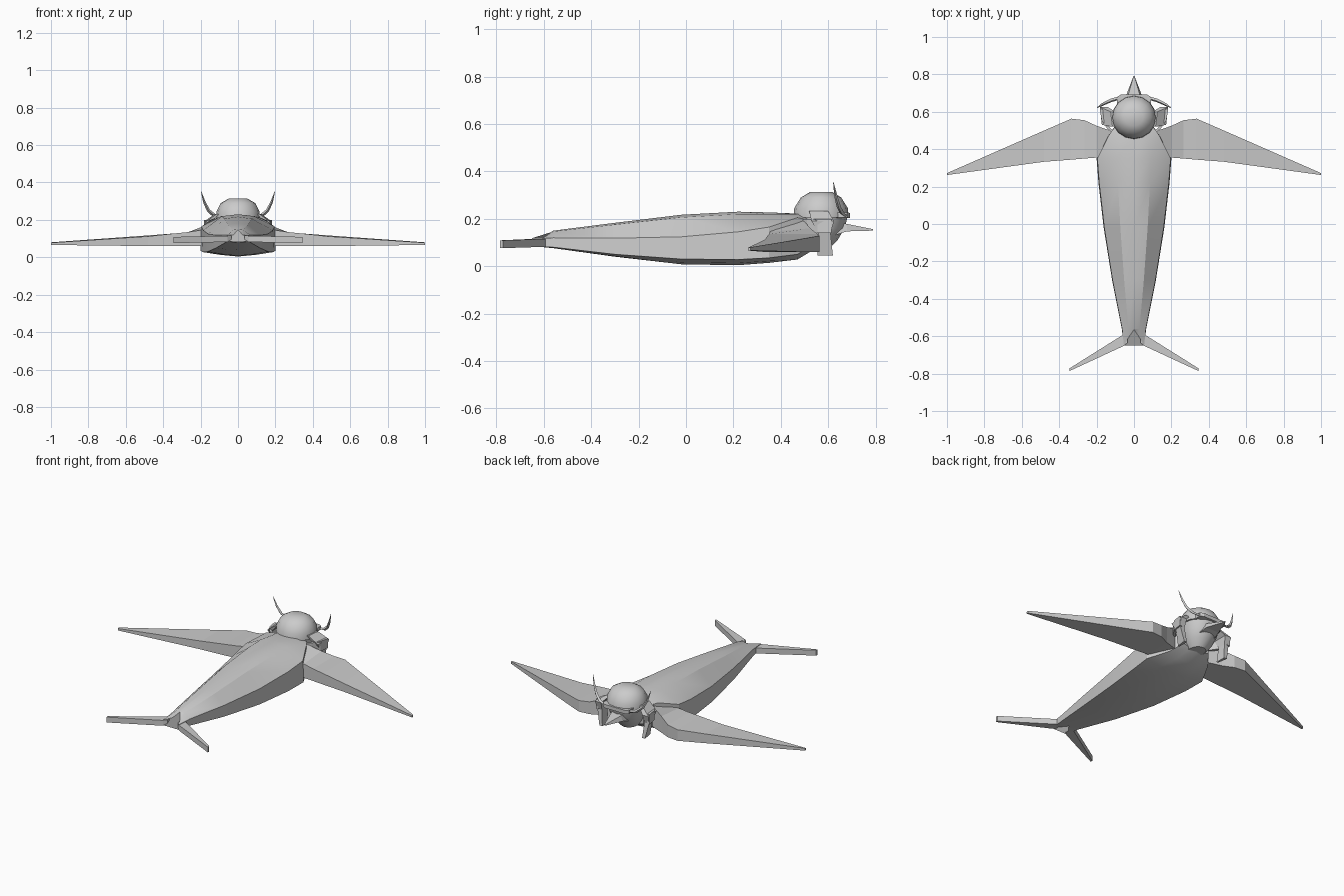
import bpy, bmesh
from mathutils import Vector


def make(name, verts, faces, smooth=None, mirror=False):
    me = bpy.data.meshes.new(name)
    bm = bmesh.new()
    vs = [bm.verts.new(v) for v in verts]
    for f in faces:
        bm.faces.new([vs[i] for i in f])
    bmesh.ops.remove_doubles(bm, verts=bm.verts[:], dist=1e-5)
    bmesh.ops.recalc_face_normals(bm, faces=bm.faces[:])
    bm.to_mesh(me)
    bm.free()
    ob = bpy.data.objects.new(name, me)
    bpy.context.collection.objects.link(ob)
    if mirror:
        ob.modifiers.new("mirror", 'MIRROR').use_mirror_merge = False
    if smooth:
        bpy.ops.object.select_all(action='DESELECT')
        ob.select_set(True)
        bpy.context.view_layer.objects.active = ob
        bpy.ops.object.shade_smooth_by_angle(angle=smooth)
    return ob


def loft(name, rings, smooth=None, mirror=False, closed=True):
    n = len(rings[0])
    verts = [p for r in rings for p in r]
    faces = []
    for k in range(len(rings) - 1):
        for i in range(n):
            j = (i + 1) % n
            faces.append((k*n + i, k*n + j, (k+1)*n + j, (k+1)*n + i))
    if closed:
        faces += [tuple(range(n)), tuple(range((len(rings)-1)*n, len(rings)*n))]
    return make(name, verts, faces, smooth, mirror)


# Body: y, half width, top, shoulder edge, lower edge, belly
body = [(-0.65, 0.055, 0.12, 0.118, 0.085, 0.08), (-0.56, 0.065, 0.15, 0.12, 0.08, 0.078),
        (-0.30, 0.117, 0.183, 0.118, 0.05, 0.04), (-0.02, 0.162, 0.217, 0.124, 0.03, 0.008),
        (0.22, 0.19, 0.23, 0.145, 0.028, 0.004), (0.35, 0.2, 0.227, 0.165, 0.035, 0.014),
        (0.47, 0.14, 0.222, 0.205, 0.05, 0.028), (0.54, 0.09, 0.21, 0.19, 0.09, 0.07)]
rings = []
for y, w, t, e, l, b in body:
    yc = -0.56 if y < -0.6 else y
    half = [(0.45*w, y, t - 0.12*(t - e)), (w*0.98, y, e), (w, y, l), (0.5*w, y, (l + b)/2 - 0.003)]
    if y < -0.6:      # forked rear end
        half[0] = (0.45*w, -0.6, t)
        half[3] = (0.5*w, -0.6, b)
        t, yc = 0.148, -0.565
    rings.append([(0, yc, t)] + half + [(0, yc, b)] + [(-x, q, z) for x, q, z in half[::-1]])
loft("body", rings, 0.5)

# Wings: x, y front, y back, bottom z, top z front, top z back
wing = [(0.10, 0.49, 0.37, 0.065, 0.20, 0.16), (0.20, 0.525, 0.355, 0.06, 0.16, 0.145),
        (0.265, 0.555, 0.35, 0.06, 0.135, 0.135), (0.335, 0.563, 0.344, 0.06, 0.128, 0.128),
        (0.48, 0.50, 0.333, 0.06, 0.117, 0.112), (1.0, 0.272, 0.262, 0.066, 0.08, 0.078)]
loft("wing", [[(x, f, z0), (x, f, z1), (x, b, z2), (x, b, z0)]
              for x, f, b, z0, z1, z2 in wing], mirror=True)

# Tail feet
loft("tail_foot", [[(x, a, z0), (x, a, z1), (x, b, z1), (x, b, z0)] for x, a, b, z0, z1 in
     [(0.035, -0.58, -0.635, 0.082, 0.118), (0.055, -0.59, -0.652, 0.082, 0.115),
      (0.345, -0.772, -0.786, 0.076, 0.109)]], mirror=True)


# Head and cap
def ellipse(cy, rx, ry, z, n=16, tilt=0.0):
    from math import cos, sin, tau
    return [(rx*cos(tau*i/n), cy + ry*sin(tau*i/n), z + tilt*sin(tau*i/n)) for i in range(n)]


loft("head", [ellipse(0.54, 0.05, 0.06, 0.07), ellipse(0.55, 0.08, 0.09, 0.11),
              ellipse(0.565, 0.10, 0.105, 0.16), ellipse(0.57, 0.108, 0.112, 0.21)], 0.6)
loft("cap", [ellipse(0.57, 0.118, 0.117, 0.205), ellipse(0.57, 0.115, 0.113, 0.245),
             ellipse(0.57, 0.092, 0.085, 0.29), ellipse(0.57, 0.05, 0.045, 0.314)], 0.6)
loft("cap_brim", [[(x, 0.63, z), (x, y, z), (x, y, z + 0.022), (x, 0.63, z + 0.022)]
     for x, y, z in [(-0.09, 0.68, 0.205), (-0.07, 0.692, 0.203), (0.07, 0.692, 0.203), (0.09, 0.68, 0.205)]])

# Beak
loft("beak", [[(-w, y, z0), (w, y, z0), (w*0.75, y, z1), (-w*0.75, y, z1)] for y, w, z0, z1 in
     [(0.60, 0.06, 0.122, 0.195), (0.68, 0.045, 0.147, 0.178), (0.79, 0.003, 0.15, 0.156)]])

# Hanging ear flaps
loft("ear_flap", [[(x0, y0, z), (x0, y1, z), (x1, y1, z), (x1 - 0.01, y0, z)] for x0, x1, y0, y1, z in
     [(0.135, 0.155, 0.555, 0.62, 0.046), (0.145, 0.175, 0.56, 0.61, 0.14),
      (0.14, 0.182, 0.53, 0.625, 0.19), (0.10, 0.125, 0.52, 0.60, 0.232)]], mirror=True)
loft("cheek_tuft", [[(x, y, 0.14), (x + 0.018, y, 0.14), (x + 0.018, y, 0.2), (x, y, 0.2)]
     for x, y in [(0.08, 0.475), (0.125, 0.51), (0.155, 0.555), (0.165, 0.615)]], mirror=True)

# Horns
horn = [((0.075, 0.675, 0.212), 0.009), ((0.125, 0.66, 0.222), 0.010), ((0.158, 0.645, 0.25), 0.009),
        ((0.18, 0.633, 0.295), 0.007), ((0.198, 0.622, 0.354), 0.001)]
loft("horn", [[(Vector(p) + Vector(d)*r)[:] for d in [(0.8, 0, -0.6), (0, 1, 0), (-0.8, 0, 0.6), (0, -1, 0)]]
              for p, r in horn], 0.8, mirror=True)
